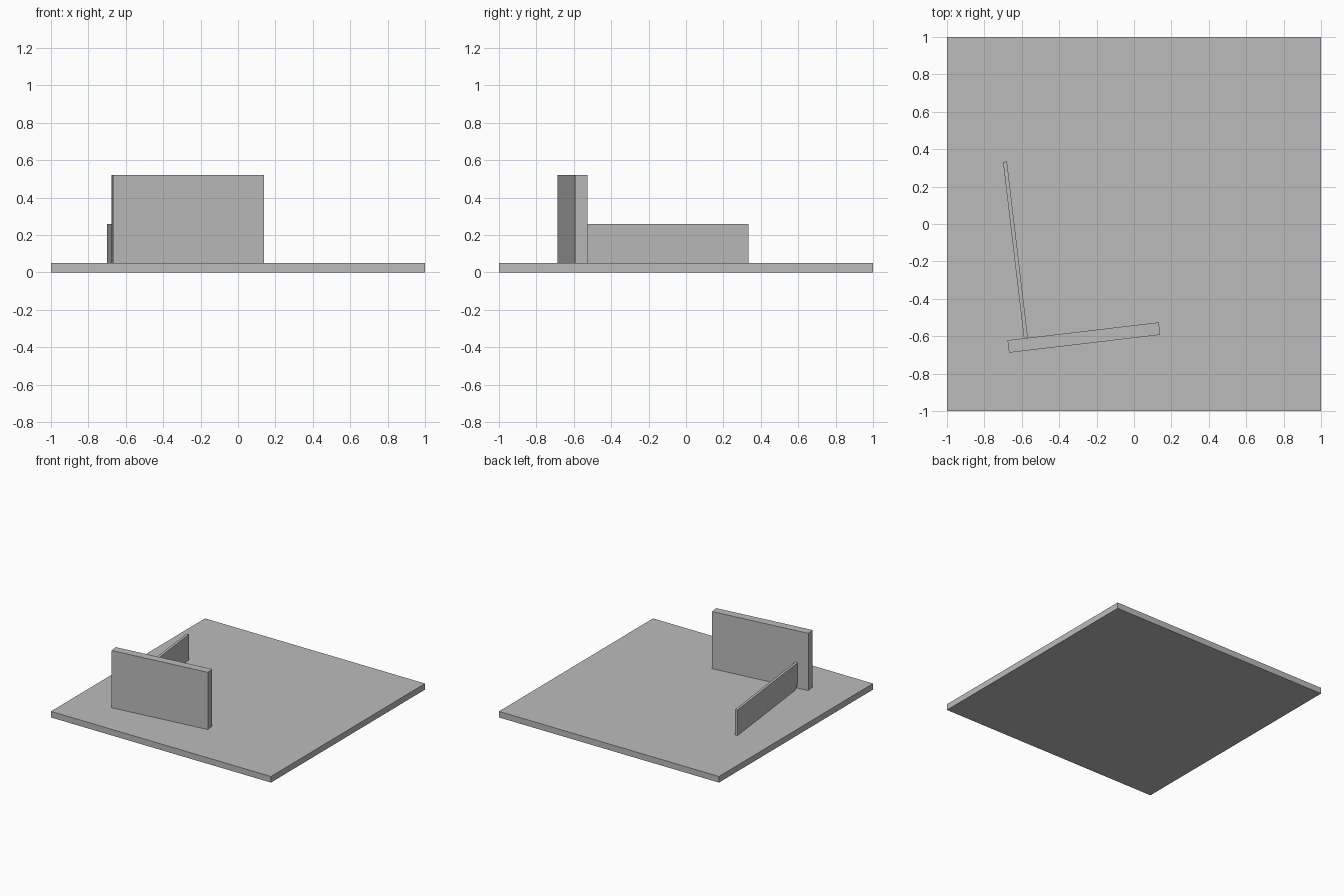
import bpy
import bmesh
from math import radians
from mathutils import Matrix, Vector

default_cube = bpy.data.objects.get("Cube")
if default_cube:
    bpy.data.objects.remove(default_cube, do_unlink=True)

# Single plain grey for all plates
grey = bpy.data.materials.new("plain grey")
grey.use_nodes = True
colour = (0.5, 0.5, 0.5, 1)
grey.diffuse_color = colour
grey.node_tree.nodes["Principled BSDF"].inputs["Base Color"].default_value = colour

BASE_TOP = 0.05
TURN = radians(6.75)


def plate(name, profile, thickness, centre, angle):
    """Extrude a length/height profile to a plate centred on its thickness."""
    bm = bmesh.new()
    face = bm.faces.new([bm.verts.new((u, -thickness / 2, z)) for u, z in profile])
    new = bmesh.ops.extrude_face_region(bm, geom=[face])["geom"]
    verts = [g for g in new if isinstance(g, bmesh.types.BMVert)]
    bmesh.ops.translate(bm, verts=verts, vec=(0, thickness, 0))
    bmesh.ops.recalc_face_normals(bm, faces=bm.faces)
    bm.transform(Matrix.Translation(Vector(centre)) @ Matrix.Rotation(angle, 4, "Z"))
    mesh = bpy.data.meshes.new(name)
    bm.to_mesh(mesh)
    bm.free()
    mesh.materials.append(grey)
    obj = bpy.data.objects.new(name, mesh)
    bpy.context.collection.objects.link(obj)
    return obj


def rectangle(length, height):
    half = length / 2
    return [(-half, 0), (half, 0), (half, height), (-half, height)]


# Square base slab
plate("base_plate", rectangle(2, BASE_TOP), 2, (0, 0, 0), 0)

# Tall thick wall, turned slightly
plate("upright_plate", rectangle(0.814, 0.47), 0.067, (-0.268, -0.607, BASE_TOP), TURN)

# Low thin rib square to the wall, its lower inner corner clipped
half, height, clip = 0.474, 0.21, 0.04
rib = [(-half, clip), (clip - half, 0), (half, 0), (half, height), (-half, height)]
plate("thin_rib", rib, 0.021, (-0.634, -0.138, BASE_TOP), TURN + radians(90))
